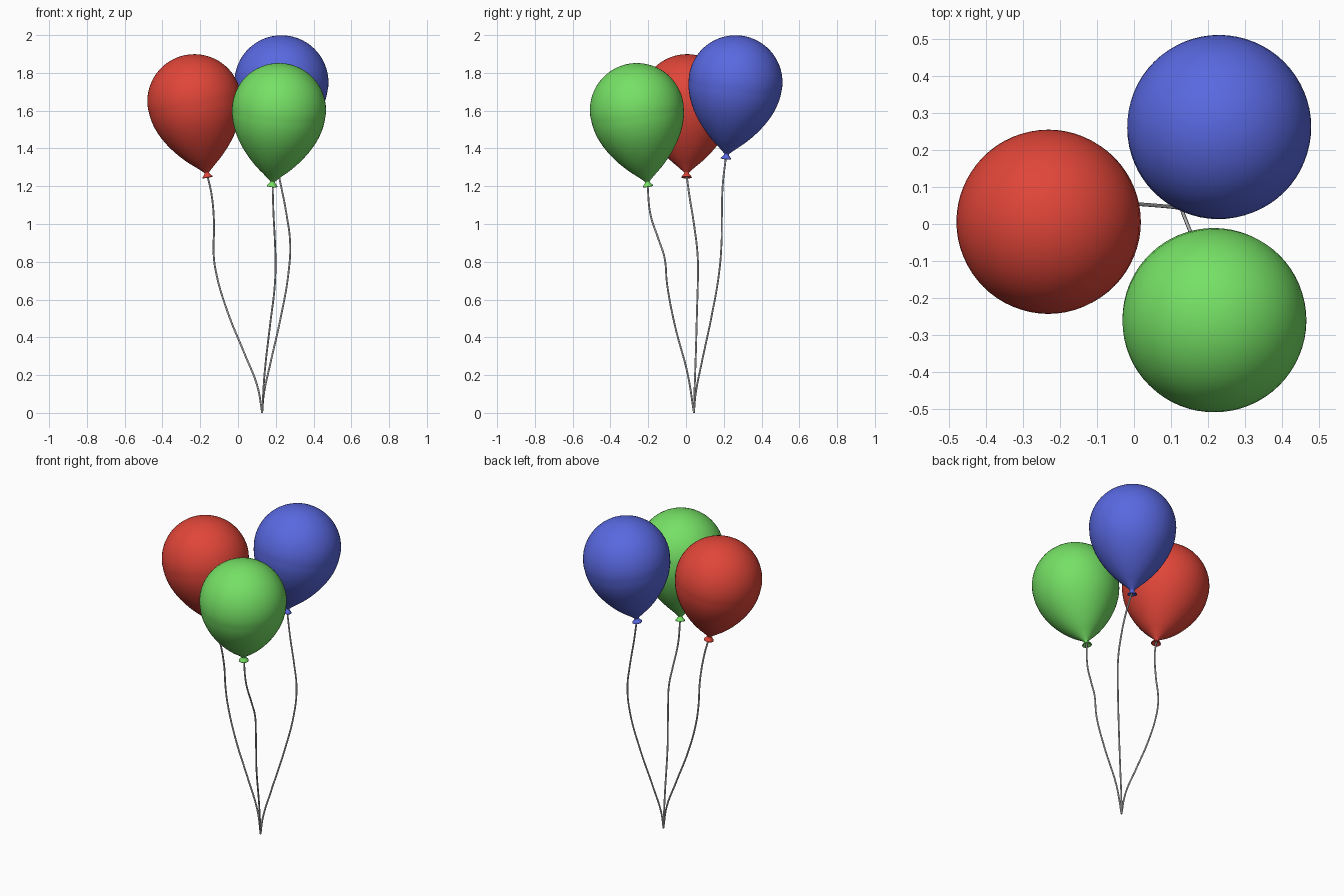
import bpy, bmesh, math
from mathutils import Vector

if "Cube" in bpy.data.objects:
    bpy.data.objects.remove(bpy.data.objects["Cube"])

R = 0.249
SEG = 64


def catmull(pts, steps=4):
    """Smooth curve through the control points."""
    p = [Vector(q) for q in pts]
    p = [2 * p[0] - p[1]] + p + [2 * p[-1] - p[-2]]
    out = []
    for i in range(1, len(p) - 2):
        a, b, c, d = p[i - 1:i + 3]
        for k in range(steps):
            t = k / steps
            out.append(0.5 * (2 * b + (c - a) * t + (2 * a - 5 * b + 4 * c - d) * t * t
                              + (3 * b - a - 3 * c + d) * t ** 3))
    return out + [p[-2]]


# Balloon half profile: round crown, tapering body
crown = [(R * math.sin(a), R * math.cos(a)) for a in
         (math.pi / 2 * i / 16 for i in range(16))]
body = catmull([(R, 0), (0.242, -0.065), (0.222, -0.13), (0.188, -0.195),
                (0.143, -0.257), (0.094, -0.310), (0.052, -0.347), (0.024, -0.372),
                (0.012, -0.384)])
# Flared lip below the knot, hollow underneath
lip = [(0.013, -0.389), (0.020, -0.398), (0.027, -0.406), (0.028, -0.410),
       (0.024, -0.411), (0.014, -0.403), (0, -0.400)]
profile = crown + [tuple(v) for v in body] + lip


def material(name, rgb):
    m = bpy.data.materials.new(name)
    m.diffuse_color = (*rgb, 1)
    m.use_nodes = True
    m.node_tree.nodes["Principled BSDF"].inputs["Base Color"].default_value = m.diffuse_color
    return m


def balloon(name, centre, neck, rgb):
    bm = bmesh.new()
    vs = [bm.verts.new((r, 0, z)) for r, z in profile]
    es = [bm.edges.new(e) for e in zip(vs, vs[1:])]
    bmesh.ops.spin(bm, geom=vs + es, cent=(0, 0, 0), axis=(0, 0, 1),
                   angle=math.tau, steps=SEG, use_duplicate=False)
    bmesh.ops.remove_doubles(bm, verts=bm.verts, dist=1e-5)
    bmesh.ops.recalc_face_normals(bm, faces=bm.faces)
    for f in bm.faces:
        f.smooth = True
    me = bpy.data.meshes.new(name)
    bm.to_mesh(me)
    bm.free()
    me.materials.append(material(name + "_rubber", rgb))
    ob = bpy.data.objects.new(name, me)
    bpy.context.collection.objects.link(ob)
    # Lean the balloon so its neck points at the string
    ob.location = centre
    axis = Vector(centre) - Vector(neck)
    ob.rotation_euler = Vector((0, 0, 1)).rotation_difference(axis).to_euler()


def string(name, pts):
    cu = bpy.data.curves.new(name, 'CURVE')
    cu.dimensions = '3D'
    cu.bevel_depth = 0.005
    cu.bevel_resolution = 2
    cu.use_fill_caps = True
    cu.resolution_u = 8
    sp = cu.splines.new('BEZIER')
    sp.bezier_points.add(len(pts) - 1)
    for bp, p in zip(sp.bezier_points, pts):
        bp.co = p
        bp.handle_left_type = bp.handle_right_type = 'AUTO'
    bpy.context.collection.objects.link(bpy.data.objects.new(name, cu))


END = (0.128, 0.042, 0)

balloon("red_balloon", (-0.231, 0.006, 1.65), (-0.164, 0.003, 1.265), (0.75, 0.06, 0.04))
balloon("blue_balloon", (0.23, 0.262, 1.75), (0.193, 0.214, 1.365), (0.1, 0.14, 0.75))
balloon("green_balloon", (0.217, -0.26, 1.603), (0.183, -0.204, 1.22), (0.18, 0.75, 0.13))

# Strings meeting at one point on the ground
string("red_string", [(-0.163, 0.003, 1.26), (-0.14, 0.017, 1.156), (-0.127, 0.042, 1.0),
                      (-0.129, 0.061, 0.84), (-0.114, 0.063, 0.733), (-0.056, 0.058, 0.537),
                      (0.034, 0.052, 0.315), (0.103, 0.046, 0.14), END])
string("blue_string", [(0.193, 0.212, 1.36), (0.228, 0.194, 1.2), (0.257, 0.19, 1.05),
                       (0.276, 0.188, 0.9), (0.267, 0.175, 0.74), (0.225, 0.133, 0.5),
                       (0.172, 0.083, 0.265), (0.137, 0.051, 0.1), END])
string("green_string", [(0.183, -0.204, 1.21), (0.188, -0.188, 1.05), (0.195, -0.145, 0.918),
                        (0.198, -0.114, 0.823), (0.195, -0.1, 0.68), (0.17, -0.06, 0.468),
                        (0.14, 0.01, 0.2), END])
